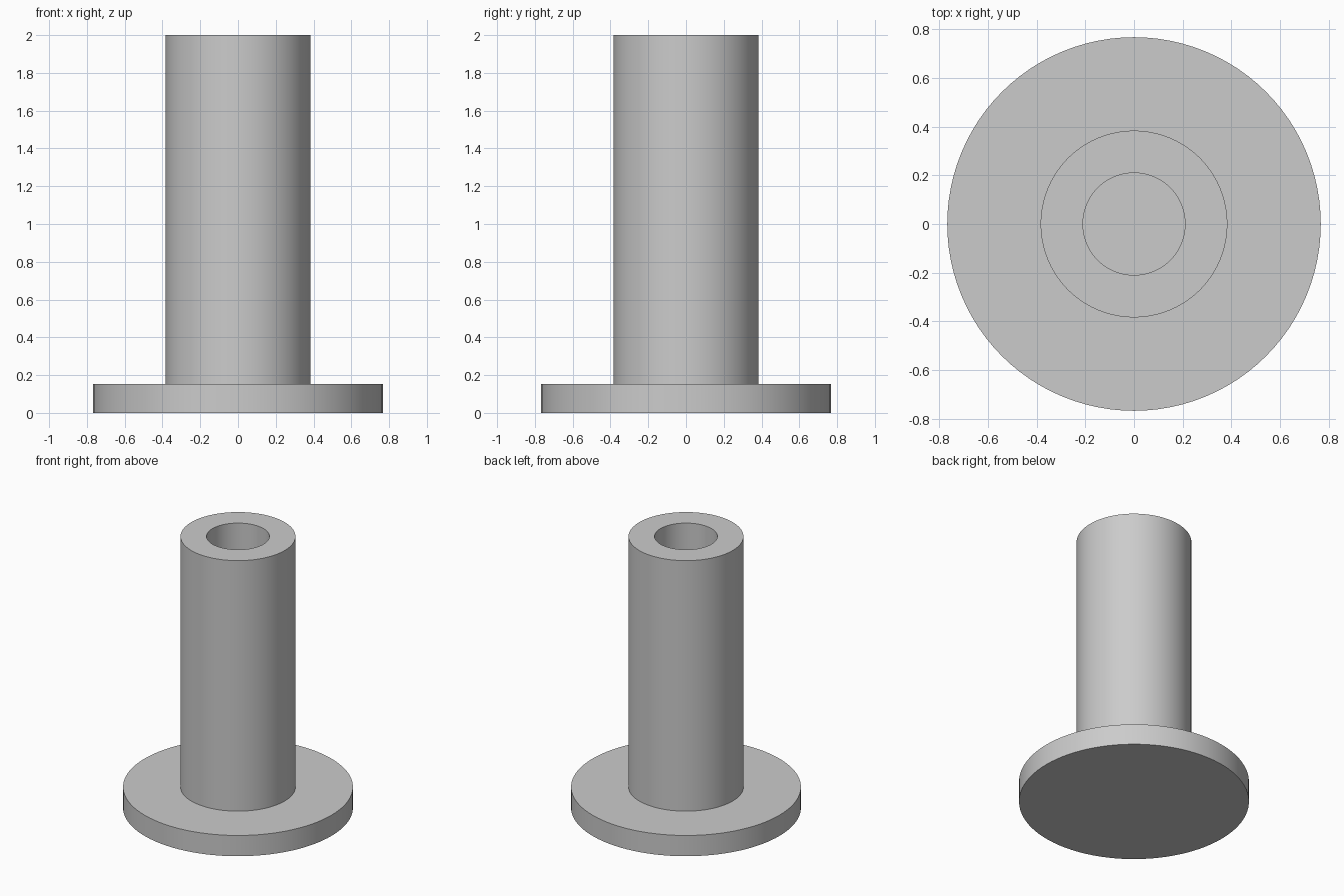
import bpy, bmesh, math

cube = bpy.data.objects.get("Cube")
if cube:
    bpy.data.objects.remove(cube, do_unlink=True)

SEGMENTS = 96
FLANGE_R, TUBE_R, BORE_R = 0.768, 0.384, 0.21
FLANGE_H, HEIGHT = 0.153, 2.0

grey = bpy.data.materials.new("plain_grey")
colour = (0.6, 0.6, 0.6, 1)
grey.use_nodes = True
grey.diffuse_color = colour
grey.node_tree.nodes["Principled BSDF"].inputs["Base Color"].default_value = colour


def lathe(name, profile):
    """Spin a (radius, height) profile about z; capped at both ends."""
    bm = bmesh.new()
    rings = []
    for r, z in profile:
        angles = [2 * math.pi * i / SEGMENTS for i in range(SEGMENTS)]
        rings.append([bm.verts.new((r * math.cos(a), r * math.sin(a), z)) for a in angles])
    for low, high in zip(rings, rings[1:]):
        for i in range(SEGMENTS):
            j = (i + 1) % SEGMENTS
            bm.faces.new((low[i], low[j], high[j], high[i]))
    bm.faces.new(rings[0][::-1])
    bm.faces.new(rings[-1])
    bmesh.ops.recalc_face_normals(bm, faces=bm.faces)
    mesh = bpy.data.meshes.new(name)
    bm.to_mesh(mesh)
    bm.free()
    mesh.materials.append(grey)
    obj = bpy.data.objects.new(name, mesh)
    bpy.context.collection.objects.link(obj)
    bpy.ops.object.select_all(action="DESELECT")
    obj.select_set(True)
    bpy.context.view_layer.objects.active = obj
    bpy.ops.object.shade_smooth_by_angle(angle=math.radians(30))
    return obj


# Flanged sleeve: solid base disc, upright tube, blind bore down to the disc
lathe("flanged_sleeve", [
    (FLANGE_R, 0),
    (FLANGE_R, FLANGE_H),
    (TUBE_R, FLANGE_H),
    (TUBE_R, HEIGHT),
    (BORE_R, HEIGHT),
    (BORE_R, FLANGE_H),
])
